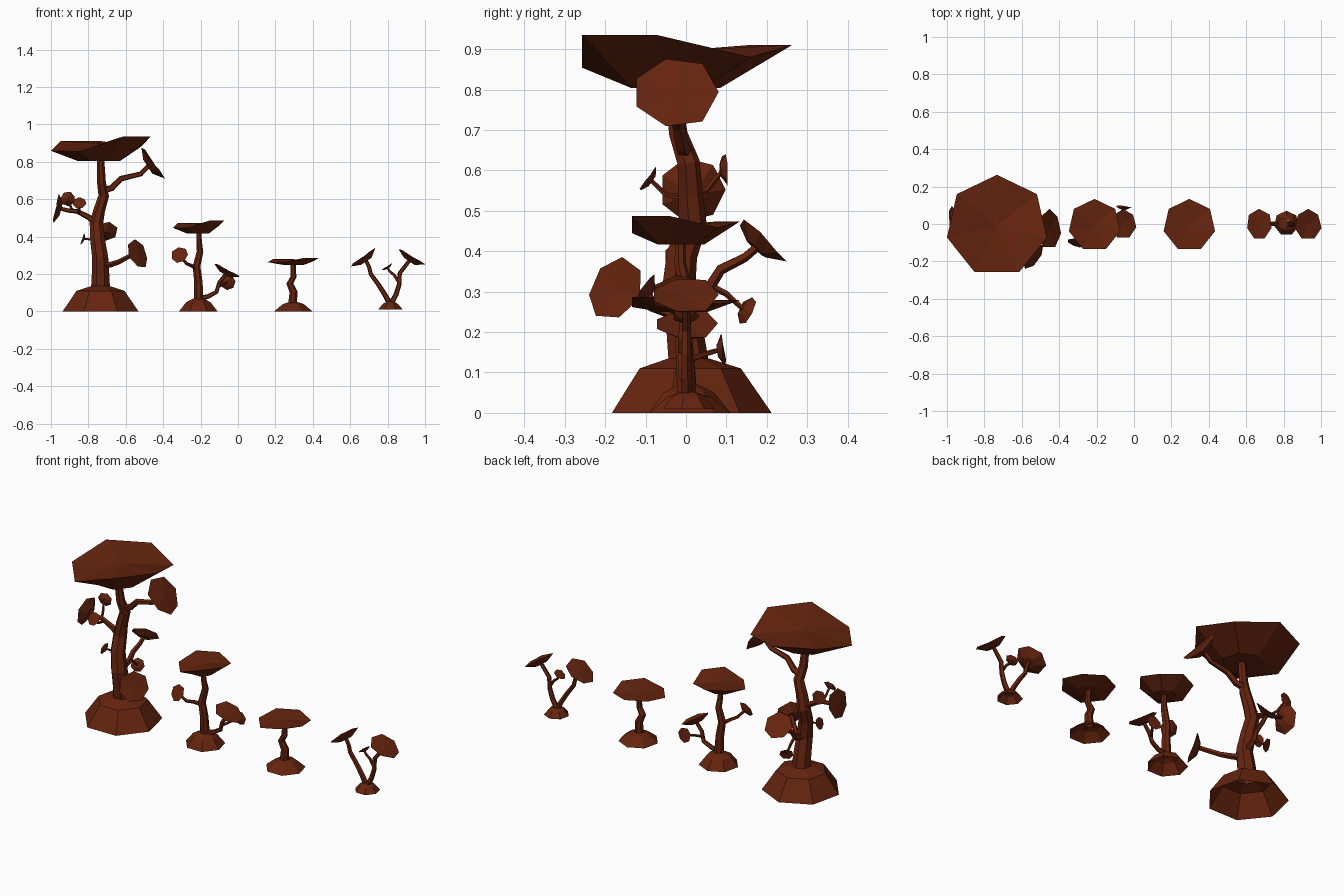
import bpy, bmesh, math
from mathutils import Vector

bark = bpy.data.materials.new("red_brown_bark")
bark.diffuse_color = (0.13, 0.0175, 0.0045, 1)
UP = Vector((0, 0, 1))
# uneven rim heights of every cap, as a fraction of its radius
WAVE = [.05, .05, -.14, -.155, .14, .14, -.06]


def ring(n, r, z=0.0, wave=None):
    pts = []
    for i in range(n):
        a = math.pi / 2 + i * math.tau / n
        pts.append(Vector((r * math.cos(a), r * math.sin(a), z + (wave[i] if wave else 0))))
    return pts


def skin(name, rings, start_cap=False, end_point=None):
    """Joins rings of points; the end may close on a centre point."""
    bm = bmesh.new()
    rows = [[bm.verts.new(p) for p in r] for r in rings]
    n = len(rows[0])
    for a, b in zip(rows, rows[1:]):
        for i in range(n):
            j = (i + 1) % n
            bm.faces.new((a[i], a[j], b[j], b[i]))
    if start_cap:
        bm.faces.new(rows[0][::-1])
    if end_point is not None:
        c = bm.verts.new(end_point)
        for i in range(n):
            bm.faces.new((rows[-1][i], rows[-1][(i + 1) % n], c))
    me = bpy.data.meshes.new(name)
    bm.to_mesh(me)
    bm.free()
    me.materials.append(bark)
    ob = bpy.data.objects.new(name, me)
    bpy.context.collection.objects.link(ob)
    return ob


def base(name, x, r, r_top, h, neck_r, neck_z, z0=0.0):
    rows = [ring(7, r, z0), ring(7, r_top, h), ring(7, neck_r, neck_z)]
    skin(name, [[p + Vector((x, .004, 0)) for p in row] for row in rows])


def cap(name, pos, normal, r, depth=.33, wave=.5, shift=(0, 0, 0)):
    """Shallow seven-sided cup; pos is the middle of the rim, shift moves its foot."""
    q = UP.rotation_difference(Vector(normal).normalized())
    pos = Vector(pos)
    foot = [p + Vector(shift) for p in ring(7, r * .42, -depth * r)]
    rows = [foot, ring(7, r, 0, [w * r * wave for w in WAVE])]
    rows = [[pos + q @ p for p in row] for row in rows]
    skin(name, rows, True, pos)


def stem(name, path, n=5):
    """Path points are (x, y, z, radius)."""
    pts = [Vector(p[:3]) for p in path]
    rows = []
    for i, p in enumerate(pts):
        d = pts[min(i + 1, len(pts) - 1)] - pts[max(i - 1, 0)]
        q = UP.rotation_difference(d.normalized())
        rows.append([p + q @ v for v in ring(n, path[i][3])])
    skin(name, rows, False, pts[-1])


# ---- tallest tree: base, trunk, crown
base("tall_base", -.735, .208, .132, .11, .052, .135)
stem("tall_trunk", [(-.735, .004, .125, .052), (-.735, -.005, .2, .048), (-.737, -.022, .29, .044),
                    (-.752, -.012, .39, .04), (-.757, .015, .47, .037), (-.742, .01, .54, .032),
                    (-.718, .005, .62, .029), (-.73, -.02, .69, .024), (-.735, -.038, .82, .02)], 7)
cap("tall_crown", (-.733, -.011, .897), (0, 0, 1), .274, .34, 1, (-.01, -.02, 0))

# tallest tree: side branches and their caps
stem("tall_upper_right_branch", [(-.725, 0, .645, .02), (-.675, -.01, .66, .018), (-.625, -.02, .71, .016),
                                 (-.52, -.025, .735, .014), (-.475, -.027, .78, .013)])
cap("tall_upper_right_cap", (-.453, -.026, .793), (.84, 0, .55), .107)
stem("tall_lower_right_branch", [(-.725, -.01, .25, .018), (-.68, -.04, .25, .016), (-.635, -.085, .265, .014),
                                 (-.56, -.155, .305, .012)])
cap("tall_lower_right_cap", (-.535, -.175, .307), (.78, -.55, .3), .082)
stem("tall_left_branch", [(-.755, .01, .47, .02), (-.80, .01, .505, .016), (-.86, .01, .535, .013),
                          (-.91, .015, .54, .012), (-.955, .02, .552, .01)])
cap("tall_left_cap", (-.972, .016, .552), (-.97, 0, .25), .082)
stem("tall_back_twig", [(-.87, .01, .535, .008), (-.89, .05, .55, .007), (-.91, .088, .597, .006)])
cap("tall_back_twig_cap", (-.91, .098, .602), (-.1, .97, .1), .04)
stem("tall_front_twig", [(-.85, .005, .53, .008), (-.85, -.05, .54, .007), (-.848, -.085, .573, .006)])
cap("tall_front_twig_cap", (-.847, -.094, .58), (0, -.82, .57), .037)
stem("tall_back_branch", [(-.735, .0, .29, .018), (-.73, .06, .315, .016), (-.725, .085, .355, .014),
                          (-.72, .145, .385, .012), (-.718, .18, .415, .011)])
cap("tall_back_cap", (-.718, .19, .425), (-.1, .67, .74), .077)
stem("tall_low_back_twig", [(-.73, .06, .315, .009), (-.735, .10, .295, .008), (-.737, .142, .257, .006)])
cap("tall_low_back_cap", (-.74, .15, .253), (-.4, .75, -.35), .037)
stem("tall_left_twig", [(-.75, -.01, .38, .008), (-.79, -.015, .385, .006), (-.825, -.02, .388, .005)])
cap("tall_left_twig_cap", (-.832, -.02, .388), (-.93, 0, .35), .034)

# ---- second tree
base("medium_base", -.212, .106, .066, .05, .026, .07)
stem("medium_trunk", [(-.21, 0, .065, .026), (-.212, -.005, .16, .023), (-.222, -.01, .24, .021),
                      (-.203, -.005, .32, .018), (-.207, -.015, .37, .015), (-.21, -.015, .425, .013)], 7)
cap("medium_crown", (-.211, -.007, .467), (0, 0, 1), .141, .36, 1, (-.003, -.008, 0))
stem("medium_right_branch", [(-.205, 0, .07, .014), (-.16, 0, .08, .013), (-.115, .005, .105, .012),
                             (-.10, 0, .155, .011), (-.065, 0, .20, .01)])
cap("medium_right_cap", (-.057, 0, .22), (.5, 0, .86), .079)
stem("medium_back_twig", [(-.11, .005, .13, .008), (-.08, .045, .145, .007), (-.058, .08, .155, .006)])
cap("medium_back_cap", (-.055, .092, .156), (.1, .98, .1), .042)
stem("medium_left_branch", [(-.218, -.005, .225, .012), (-.25, -.04, .245, .01), (-.275, -.07, .255, .009),
                            (-.305, -.09, .29, .008)])
cap("medium_left_cap", (-.312, -.1, .302), (-.2, -.85, .45), .047)

# ---- third tree
base("small_base", .296, .106, .056, .04, .024, .05)
stem("small_trunk", [(.292, 0, .045, .024), (.297, 0, .105, .022), (.277, -.003, .15, .019),
                     (.297, -.005, .185, .016), (.295, 0, .255, .014)], 7)
cap("small_crown", (.296, -.007, .275), (0, 0, 1), .141, .18, .6)

# ---- forked sapling
base("sapling_base", .815, .067, .042, .04, .02, .052, .01)
stem("sapling_left_branch", [(.81, 0, .045, .016), (.785, 0, .09, .014), (.75, 0, .145, .013),
                             (.71, 0, .20, .012), (.70, 0, .24, .011), (.682, 0, .275, .01)])
cap("sapling_left_cap", (.67, -.003, .291), (-.55, 0, .83), .084)
stem("sapling_right_branch", [(.82, 0, .045, .016), (.845, 0, .09, .014), (.862, 0, .145, .013),
                              (.865, 0, .205, .012), (.90, 0, .25, .011), (.918, 0, .275, .01)])
cap("sapling_right_cap", (.931, -.003, .291), (.55, 0, .83), .084)
stem("sapling_middle_twig", [(.86, 0, .155, .009), (.835, 0, .195, .008), (.81, 0, .215, .007), (.80, 0, .232, .006)])
cap("sapling_middle_cap", (.797, 0, .24), (-.5, 0, .85), .034)
